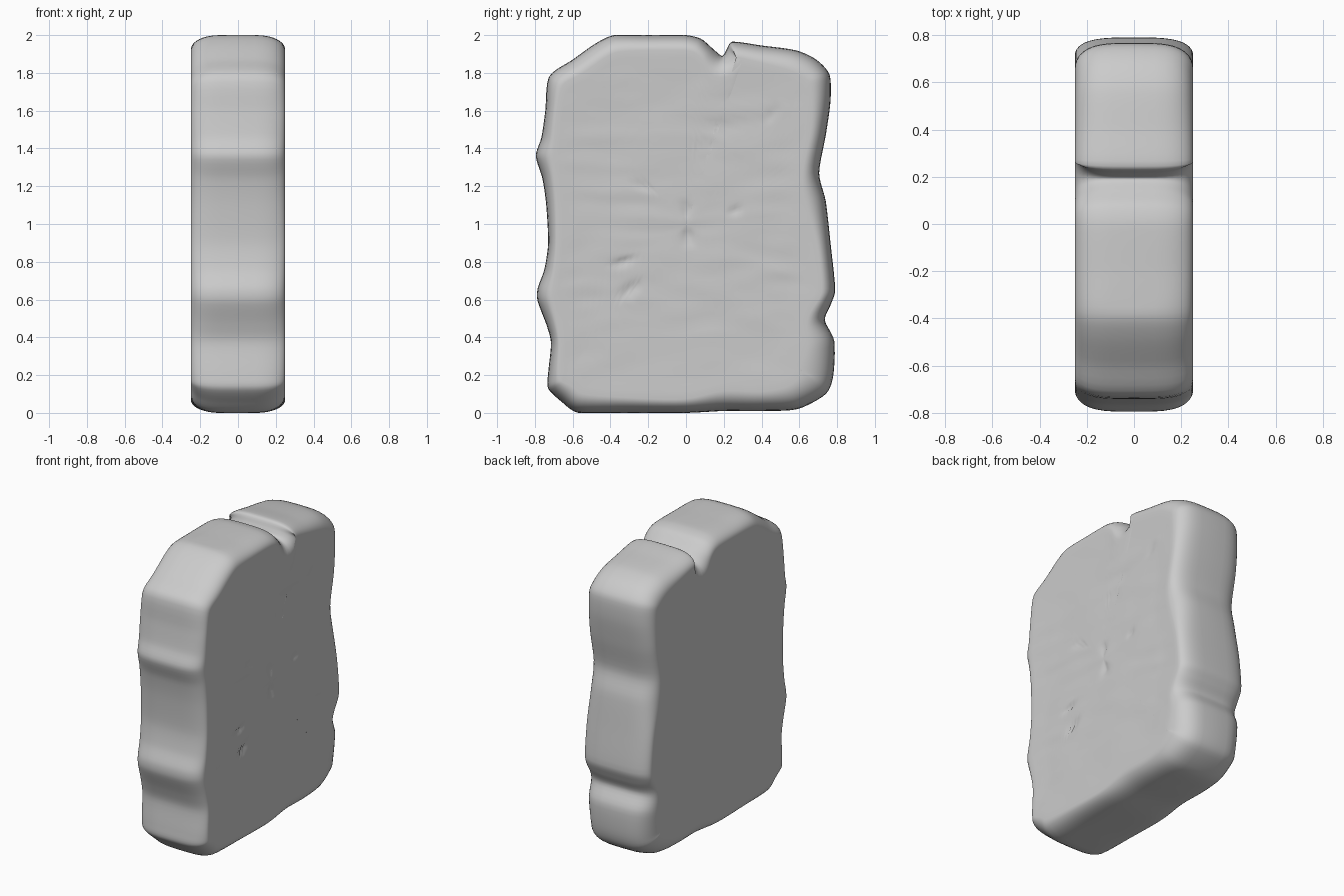
import bpy, bmesh, math
from mathutils import Vector, noise

if "Cube" in bpy.data.objects:
    bpy.data.objects.remove(bpy.data.objects["Cube"])

# Slab outline seen from the right: (y, z, width of the worn edge)
OUTLINE = [
    (-.57, .0, .10), (-.66, .06, .10), (-.73, .13, .08), (-.73, .21, .06), (-.715, .37, .05),
    (-.74, .47, .06), (-.785, .59, .08), (-.785, .66, .08), (-.75, .76, .06), (-.73, .9, .05),
    (-.74, 1.1, .06), (-.76, 1.24, .07), (-.795, 1.36, .09), (-.765, 1.46, .07), (-.745, 1.6, .06),
    (-.725, 1.78, .08), (-.6, 1.87, .09), (-.48, 1.955, .09), (-.38, 2, .09), (-.2, 2, .08),
    (0, 2, .08), (.08, 1.98, .08), (.14, 1.93, .08), (.19, 1.89, .13), (.213, 1.92, .10),
    (.245, 1.965, .08), (.4, 1.945, .09), (.58, 1.92, .11), (.69, 1.87, .12), (.76, 1.79, .11),
    (.765, 1.65, .10), (.74, 1.47, .08), (.705, 1.27, .09), (.74, 1.12, .11), (.765, .9, .07),
    (.79, .65, .07), (.765, .57, .07), (.735, .49, .10), (.785, .38, .14), (.78, .2, .18),
    (.74, .1, .17), (.59, .02, .13), (.4, .01, .10), (.2, .01, .11), (.0, .0, .07), (-.3, .0, .08)]
HALF = 0.25
SUB, EDGE_RINGS, FACE_RINGS = 5, 10, 24

# Small chips on the +x face: y, z, y radius, z radius, depth
CHIPS = [(.01, .94, .04, .035, .02), (-.3, .65, .06, .03, .02), (-.33, .8, .06, .025, .015),
         (.26, 1.07, .03, .03, .012), (-.22, 1.2, .07, .02, .012), (0, 1.07, .04, .04, .012),
         (.2, 1.51, .13, .03, .008), (.45, 1.58, .05, .03, .008), (.1, 1.41, .1, .02, .007)]


def spline(points):
    out, n = [], len(points)
    for i in range(n):
        a, b, c, d = (Vector(points[(i + k) % n]) for k in (-1, 0, 1, 2))
        m0, m1 = (c - a) * .4, (d - b) * .4
        lim = (c - b).length
        for m in (m0, m1):
            if m.length > lim:
                m *= lim / m.length
        for s in range(SUB):
            t = s / SUB
            out.append(b * (2*t**3 - 3*t*t + 1) + m0 * (t**3 - 2*t*t + t)
                       + c * (3*t*t - 2*t**3) + m1 * (t**3 - t*t))
    return out


loop = spline(OUTLINE)
N = len(loop)
outer = [Vector((p.x, p.y)) for p in loop]
normals = []
for i in range(N):
    t = outer[(i + 4) % N] - outer[i - 4]
    normals.append(Vector((t.y, -t.x)).normalized())
inner = [outer[i] + normals[i] * loop[i].z for i in range(N)]
for _ in range(3):
    inner = [(inner[i - 1] + inner[i] * 2 + inner[(i + 1) % N]) / 4 for i in range(N)]
centre = Vector((0, 1))


def face_x(p, side, fade):
    # Nearly flat face with faint weathering, stronger on the +x side
    wear = .004 * fade * (1 + noise.noise(Vector((p.x * 4, p.y * 14, side))))
    if side < 0:
        return -HALF + wear * .3
    for y, z, ry, rz, depth in CHIPS:
        wear += depth * math.exp(-((p.x - y) / ry)**2 * 2 - ((p.y - z) / rz)**2 * 2)
    return HALF - wear


# Rings run from the -x face centre, around the worn edge, to the +x face centre
bm = bmesh.new()


def face_ring(k, side):
    f = k / FACE_RINGS
    ring = []
    for p in inner:
        q = centre.lerp(p, f)
        ring.append(bm.verts.new((face_x(q, side, min(1, (1 - f) * 5)), q.x, q.y)))
    return ring


rings = [face_ring(k, -1) for k in range(1, FACE_RINGS)]
for k in range(-EDGE_RINGS, EDGE_RINGS + 1):
    a = math.pi / 2 * k / EDGE_RINGS
    x = HALF * math.copysign(abs(math.sin(a))**.55, a)
    s = 1 - math.cos(a)
    rings.append([bm.verts.new((x, *outer[i].lerp(inner[i], s))) for i in range(N)])
rings += [face_ring(k, 1) for k in range(FACE_RINGS - 1, 0, -1)]

for r0, r1 in zip(rings, rings[1:]):
    for i in range(N):
        j = (i + 1) % N
        bm.faces.new((r0[i], r0[j], r1[j], r1[i]))
for ring, side in ((rings[0], -1), (rings[-1], 1)):
    mid = bm.verts.new((face_x(centre, side, 1), *centre))
    for i in range(N):
        bm.faces.new((ring[i], ring[(i + 1) % N], mid))
bmesh.ops.recalc_face_normals(bm, faces=bm.faces)
for v in bm.verts:
    v.co.z = min(2, max(0, v.co.z))

mesh = bpy.data.meshes.new("stone_slab")
bm.to_mesh(mesh)
bm.free()
slab = bpy.data.objects.new("stone_slab", mesh)
bpy.context.collection.objects.link(slab)
bpy.context.view_layer.objects.active = slab
slab.select_set(True)
bpy.ops.object.shade_smooth_by_angle(angle=math.radians(50))
